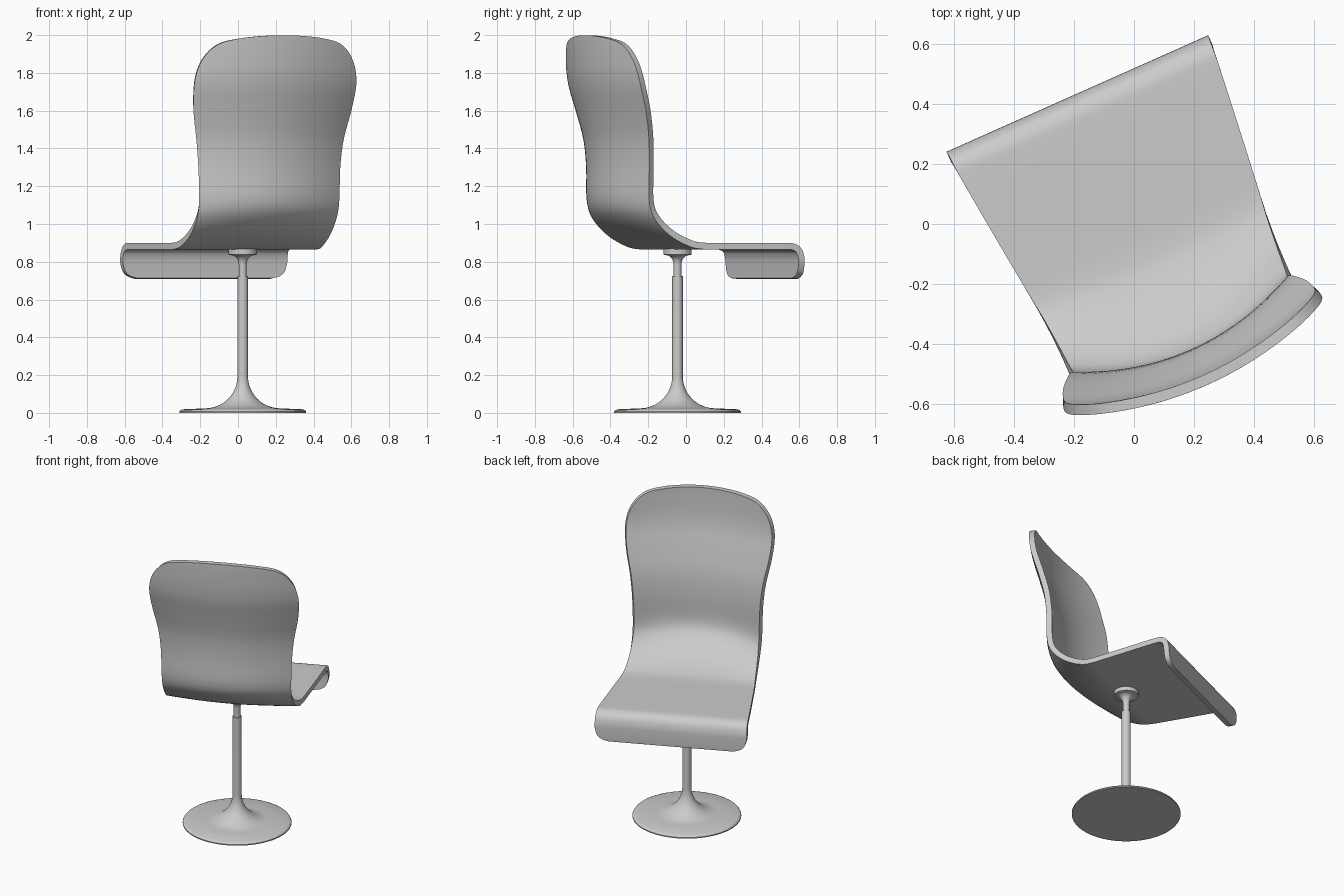
import bpy, math

if "Cube" in bpy.data.objects:
    bpy.data.objects.remove(bpy.data.objects["Cube"])

CENTRE = (0.025, -0.045, 0.0)   # column axis
TURN = math.radians(24)         # whole chair is swivelled


def new_object(name, verts, faces):
    mesh = bpy.data.meshes.new(name)
    mesh.from_pydata(verts, [], faces)
    mesh.update()
    ob = bpy.data.objects.new(name, mesh)
    bpy.context.collection.objects.link(ob)
    ob.location = CENTRE
    ob.rotation_euler.z = TURN
    bpy.ops.object.select_all(action='DESELECT')
    ob.select_set(True)
    bpy.context.view_layer.objects.active = ob
    return ob


def smooth_rows(rows, steps):
    """Catmull-Rom interpolation through the control rows."""
    pts = [rows[0]] + rows + [rows[-1]]
    out = []
    for i in range(1, len(pts) - 2):
        for s in range(steps):
            t = s / steps
            out.append([0.5 * (2 * b + (c - a) * t + (2 * a - 5 * b + 4 * c - d) * t * t
                               + (3 * b - a - 3 * c + d) * t ** 3)
                        for a, b, c, d in zip(*pts[i - 1:i + 3])])
    return out + [list(rows[-1])]


# Shell: one bent sheet from the front lip to the top of the back
# each row: depth at centre line, height, half width, sideways wrap, crown
rows = [
    (0.505, 0.711, 0.39, 0, 0), (0.506, 0.722, 0.43, 0, 0), (0.507, 0.745, 0.46, 0, 0),
    (0.5075, 0.79, 0.475, 0, 0), (0.505, 0.825, 0.477, 0, 0), (0.492, 0.86, 0.475, 0, 0),
    (0.465, 0.878, 0.473, 0, 0), (0.42, 0.8825, 0.469, 0, 0), (0.27, 0.8825, 0.453, 0, 0),
    (0.10, 0.8825, 0.434, 0, 0), (-0.048, 0.884, 0.418, 0.05, 0), (-0.144, 0.902, 0.409, 0.15, 0),
    (-0.276, 0.957, 0.402, 0.35, 0), (-0.380, 1.04, 0.399, 0.5, 0), (-0.425, 1.13, 0.399, 0.6, 0),
    (-0.425, 1.30, 0.404, 0.58, 0), (-0.435, 1.45, 0.42, 0.54, 0), (-0.467, 1.60, 0.45, 0.48, 0),
    (-0.497, 1.72, 0.463, 0.44, 0), (-0.510, 1.80, 0.456, 0.43, 0), (-0.516, 1.87, 0.43, 0.43, 0),
    (-0.519, 1.93, 0.382, 0.43, 0.004), (-0.520, 1.965, 0.32, 0.43, 0.008),
    (-0.520, 1.985, 0.22, 0.43, 0.014),
]
COLS = 28
verts, faces = [], []
path = smooth_rows(rows, 4)
for y, z, half, wrap, crown in path:
    for c in range(COLS + 1):
        t = 2 * c / COLS - 1
        x = half * t
        verts.append((x, y + wrap * x * x, z + crown * (1 - t * t)))
n = COLS + 1
for r in range(len(path) - 1):
    for c in range(COLS):
        a = r * n + c
        faces.append((a, a + n, a + n + 1, a + 1))
shell = new_object("seat_shell", verts, faces)
mod = shell.modifiers.new("thickness", 'SOLIDIFY')
mod.thickness = 0.035
mod.offset = 0
mod.use_even_offset = True
bpy.ops.object.modifier_apply(modifier=mod.name)
bpy.ops.object.shade_smooth_by_angle(angle=math.radians(40))


def lathe(name, profile, sides=64):
    """Closed turned solid from (radius, height) points, bottom to top."""
    v, f = [], []
    for r, z in profile:
        for i in range(sides):
            a = 2 * math.pi * i / sides
            v.append((r * math.cos(a), r * math.sin(a), z))
    for k in range(len(profile) - 1):
        for i in range(sides):
            j = (i + 1) % sides
            f.append((k * sides + i, k * sides + j, (k + 1) * sides + j, (k + 1) * sides + i))
    f.append(tuple(reversed(range(sides))))
    f.append(tuple(range((len(profile) - 1) * sides, len(profile) * sides)))
    ob = new_object(name, v, f)
    bpy.ops.object.shade_smooth_by_angle(angle=math.radians(35))
    return ob


# Trumpet base: flat disc sweeping up into the column
flare = [(0.198 - 0.17 * math.sin(a), 0.194 - 0.17 * math.cos(a))
         for a in (math.radians(90) * i / 12 for i in range(13))]
lathe("pedestal_base", [(0.335, 0.0), (0.335, 0.007), (0.33, 0.014), (0.318, 0.019)]
      + flare + [(0.028, 0.725)])

# Swivel neck and mounting plate under the seat
neck = [(0.062 - 0.041 * math.cos(a), 0.787 + 0.048 * math.sin(a))
        for a in (math.radians(90) * i / 8 for i in range(9))]
lathe("swivel_neck", [(0.021, 0.70)] + neck + [(0.075, 0.838), (0.075, 0.868)])
